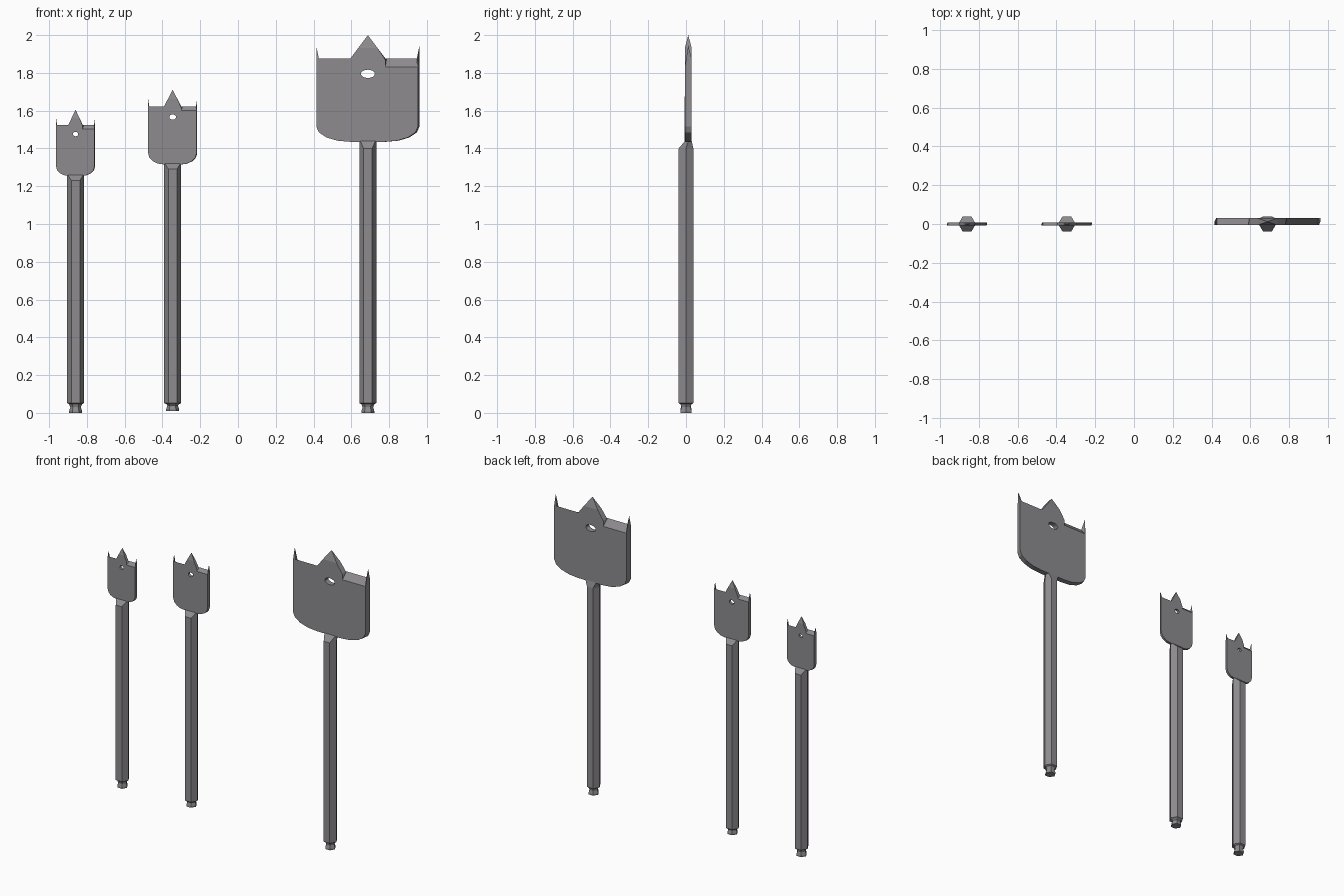
import bpy, bmesh
from math import cos, sin, pi

cube = bpy.data.objects.get("Cube")
if cube:
    bpy.data.objects.remove(cube, do_unlink=True)

steel = bpy.data.materials.new("steel grey")
steel.use_nodes = True
colour = (0.27, 0.26, 0.275, 1)
steel.diffuse_color = colour
steel.node_tree.nodes["Principled BSDF"].inputs["Base Color"].default_value = colour


def finish(bm, name, cx):
    bmesh.ops.recalc_face_normals(bm, faces=bm.faces)
    mesh = bpy.data.meshes.new(name)
    bm.to_mesh(mesh)
    bm.free()
    mesh.materials.append(steel)
    obj = bpy.data.objects.new(name, mesh)
    obj.location.x = cx
    bpy.context.collection.objects.link(obj)


def bridge(bm, a, b, skip=()):
    n = len(a)
    for i in range(n):
        if i not in skip:
            j = (i + 1) % n
            bm.faces.new((a[i], a[j], b[j], b[i]))


def make_shank(name, cx, foot, shoulder, top, y0, y1):
    """Hexagonal rod with a grooved foot and a shoulder that flattens into the blade."""
    bm = bmesh.new()
    rings = []
    for r, z in ((.034, foot), (.034, foot + .01), (.028, foot + .03),
                 (.034, .046), (.045, .052), (.045, shoulder)):
        rings.append([bm.verts.new((r * cos(k * pi / 3), r * sin(k * pi / 3), z))
                      for k in range(6)])
    neck = []
    for k in range(6):
        c, s = cos(k * pi / 3), sin(k * pi / 3)
        x = .045 * c if abs(s) < .1 else .04 * (1 if c > 0 else -1)
        y = (y0 + y1) / 2 if abs(s) < .1 else (y1 if s > 0 else y0)
        neck.append(bm.verts.new((x, y, top + .004)))
    rings.append(neck)
    for a, b in zip(rings, rings[1:]):
        bridge(bm, a, b)
    bm.faces.new(rings[0])
    bm.faces.new(neck)
    finish(bm, name, cx)


def make_blade(name, cx, hw, base, top, cut, spur, tip, tw, rx, rz, hole, y0, y1):
    """Flat cutter: one outline, turned half round for the back, so edges bevel oppositely."""
    side, mid, edge = hw * .05, (y0 + y1) / 2, hw * .03
    arc = [(1 - sin(k * pi / 8), 1 - cos(k * pi / 8)) for k in range(5)]
    left = [(-hw + rx * u, base + rz * v) for u, v in arc]
    right = [(hw - edge - rx * u, base + rz * v) for u, v in reversed(arc)]
    shoulder = top + .45 * (tip - top)
    outline = left + [(-hw, top), (-hw + side, top), (-tw - .006, top), (-tw, top),
                      (-tw * .55, shoulder), (tw * .55, shoulder),
                      (tw, top - .008), (tw, cut), (hw - side, cut), (hw - edge, cut)] + right
    turned = [(-x, z) for x, z in reversed(outline)]
    n = len(outline)

    bm = bmesh.new()
    front = [bm.verts.new((x, y0, z)) for x, z in outline]
    back = [bm.verts.new((x, y1, z)) for x, z in turned]

    # Pointed parts: two outer spurs and the centre tip
    points = {5: (-hw, spur), 9: (0, tip), n - 7: (hw, spur)}
    bridge(bm, front, back, skip=points)
    for i, (x, z) in points.items():
        apex = bm.verts.new((x, mid, z))
        ring = [front[i], front[i + 1], back[i + 1], back[i]]
        for k in range(4):
            bm.faces.new((ring[k], ring[(k + 1) % 4], apex))

    # Faces with the through hole
    hz, hx, hr = hole
    holes = []
    for loop, y in ((front, y0), (back, y1)):
        ring = [bm.verts.new((hx * cos(k * pi / 8), y, hz + hr * sin(k * pi / 8)))
                for k in range(16)]
        holes.append(ring)
        edges = []
        for vs in (loop, ring):
            for a, b in zip(vs, vs[1:] + vs[:1]):
                edges.append(bm.edges.get((a, b)) or bm.edges.new((a, b)))
        bmesh.ops.triangle_fill(bm, edges=edges, use_beauty=True, normal=(0, -1, 0))
    bridge(bm, *holes)
    finish(bm, name, cx)


thin = (-.009, .009)
make_shank("small_shank", -.86, 0, 1.23, 1.255, *thin)
make_blade("small_blade", -.86, .103, 1.255, 1.525, 1.503, 1.56, 1.605, .038,
           .065, .05, (1.476, .014, .012), *thin)

make_shank("medium_shank", -.346, .01, 1.29, 1.315, *thin)
make_blade("medium_blade", -.346, .13, 1.315, 1.622, 1.6, 1.665, 1.71, .046,
           .085, .06, (1.566, .018, .014), *thin)

thick = (-.006, .03)
make_shank("large_shank", .6875, 0, 1.40, 1.435, *thick)
make_blade("large_blade", .6875, .273, 1.435, 1.876, 1.832, 1.945, 2.0, .093,
           .18, .08, (1.795, .037, .022), *thick)
